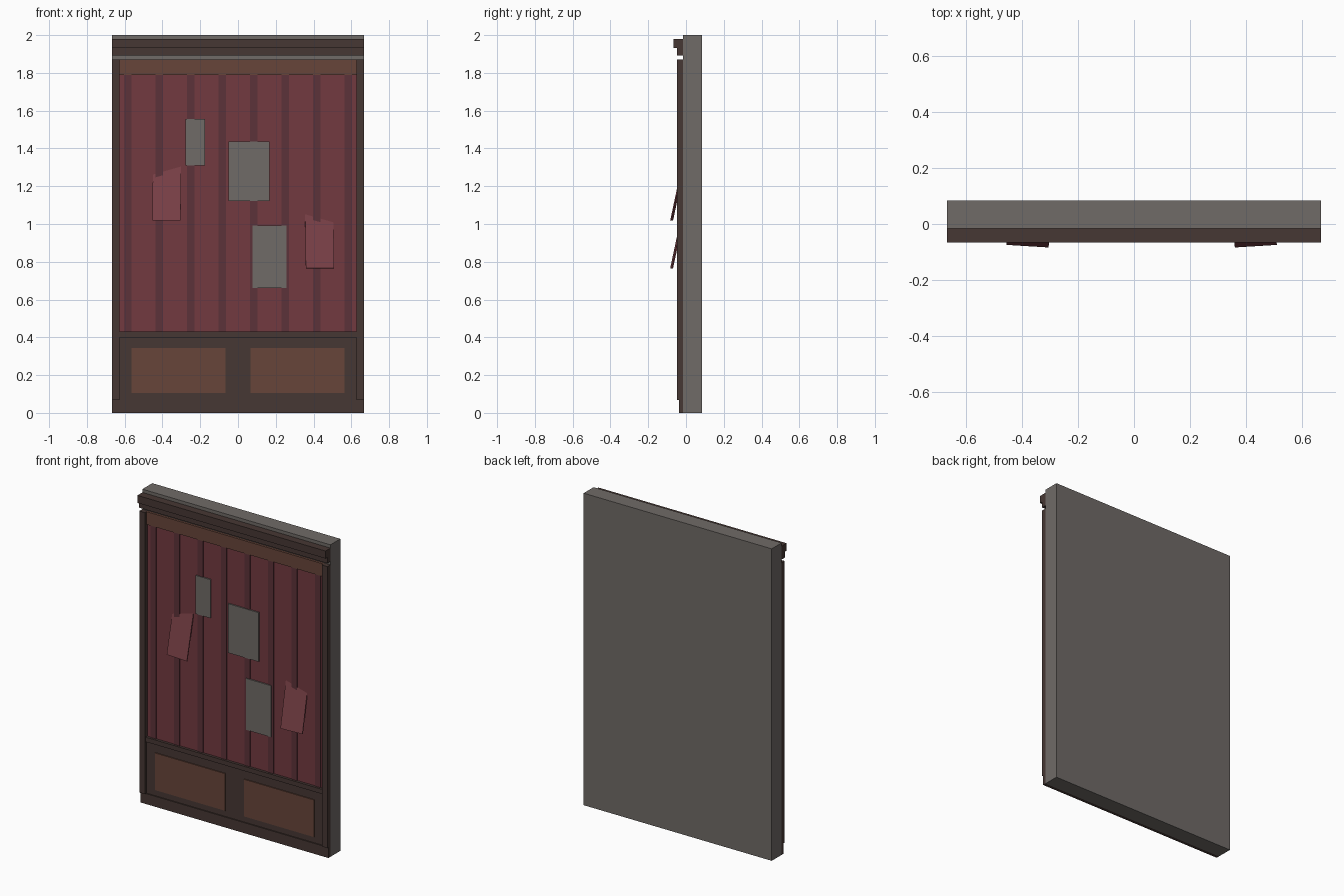
import bpy
from math import radians

if "Cube" in bpy.data.objects:
    bpy.data.objects.remove(bpy.data.objects["Cube"])


def material(name, r, g, b):
    m = bpy.data.materials.new(name)
    m.diffuse_color = (r, g, b, 1)
    m.use_nodes = True
    m.node_tree.nodes["Principled BSDF"].inputs["Base Color"].default_value = m.diffuse_color
    return m


PLASTER = material("plaster", 0.16, 0.145, 0.135)
DARK = material("dark_wood", 0.061, 0.038, 0.033)
BROWN = material("brown_wood", 0.136, 0.06, 0.042)
PAPER = material("wallpaper_red", 0.17, 0.042, 0.051)
STRIPE = material("stripe_red", 0.107, 0.032, 0.041)
TORN = material("torn_red", 0.19, 0.051, 0.061)

WALL = -0.016   # front face of the wall slab
W = 0.667       # half width
IN = 0.627      # half width between the stiles


def box(name, mat, x0, x1, y0, y1, z0, z1, rot=(0, 0, 0)):
    bpy.ops.mesh.primitive_cube_add(
        size=1, location=((x0 + x1) / 2, (y0 + y1) / 2, (z0 + z1) / 2))
    o = bpy.context.object
    o.name = name
    o.scale = (x1 - x0, y1 - y0, z1 - z0)
    bpy.ops.object.transform_apply(location=False, rotation=False, scale=True)
    o.rotation_euler = [radians(a) for a in rot]
    o.data.materials.append(mat)
    return o


# Wall slab
box("wall_slab", PLASTER, -W, W, WALL, 0.084, 0, 2)

# Wallpaper with raised stripes
box("wallpaper", PAPER, -IN, IN, -0.023, WALL, 0.42, 1.80)
for i in range(8):
    x = (i - 3.5) / 6
    box("wallpaper_stripe", STRIPE, x - 0.02, x + 0.02, -0.027, WALL, 0.42, 1.80)

# Border strip above the wallpaper
box("border_strip", BROWN, -IN, IN, -0.031, WALL, 1.79, 1.872)

# Cornice in two steps, baseboard, chair rail
box("cornice_top", DARK, -W, W, -0.066, WALL, 1.931, 1.979)
box("cornice_lower", DARK, -W, W, -0.048, WALL, 1.893, 1.931)
box("baseboard", DARK, -W, W, -0.037, WALL, 0, 0.067)
box("chair_rail", DARK, -IN, IN, -0.040, WALL, 0.40, 0.43)

# Wainscot with raised panels, and side stiles
box("wainscot", DARK, -IN, IN, -0.030, WALL, 0.067, 0.40)
for s in (-1, 1):
    c = s * 0.315
    box("wainscot_panel", BROWN, c - 0.249, c + 0.249, -0.036, WALL, 0.106, 0.344)
    c = s * (W + IN) / 2
    box("side_stile", DARK, c - 0.02, c + 0.02, -0.047, WALL, 0.067, 1.872)

# Bare plaster patches
for x0, x1, z0, z1 in ((-0.278, -0.175, 1.31, 1.557),
                       (-0.05, 0.167, 1.122, 1.437),
                       (0.077, 0.257, 0.662, 0.992)):
    box("plaster_patch", PLASTER, x0, x1, -0.031, WALL, z0, z1)

# Peeling flaps of wallpaper, leaning out at the bottom
for x, z, yaw in ((-0.377, 1.165, -3.5), (0.432, 0.912, 3.5)):
    box("peeling_flap", TORN, x - 0.075, x + 0.075, -0.048, -0.042,
        z - 0.15, z + 0.15, (-12, 0, yaw))
